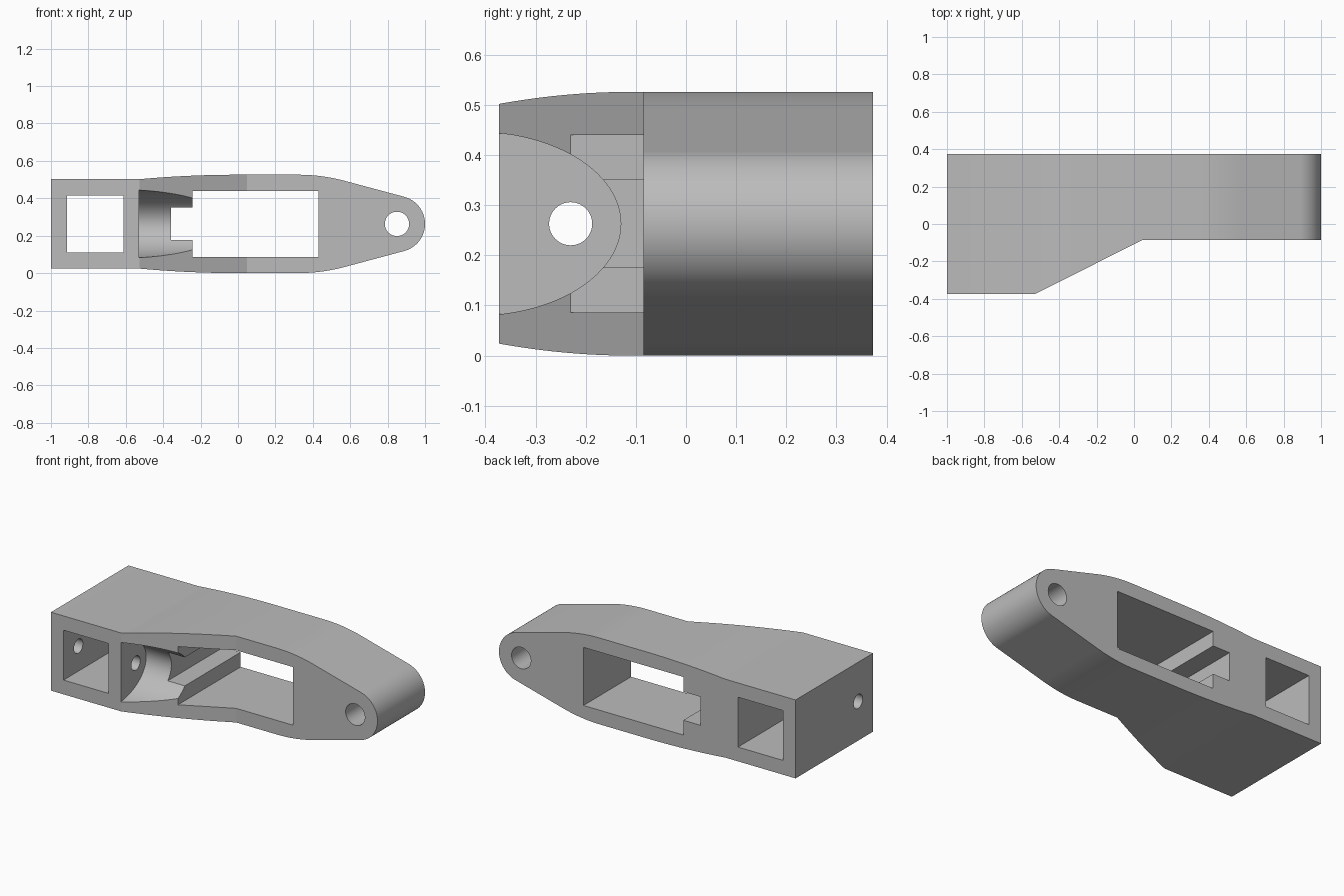
import bpy, bmesh, math

cube = bpy.data.objects.get("Cube")
if cube:
    bpy.data.objects.remove(cube, do_unlink=True)

MID = 0.263      # height of the symmetry plane
DEPTH = 0.373    # half depth of the block
PLACE = {
    "x": lambda u, v, t: (t, u, v),
    "y": lambda u, v, t: (u, t, v),
    "z": lambda u, v, t: (u, v, t),
}


def prism(name, points, axis, lo, hi):
    """Extrude a flat outline along an axis."""
    bm = bmesh.new()
    a, b = ([bm.verts.new(PLACE[axis](u, v, t)) for u, v in points] for t in (lo, hi))
    bm.faces.new(a)
    bm.faces.new(b)
    for i in range(len(a)):
        j = (i + 1) % len(a)
        bm.faces.new((a[i], a[j], b[j], b[i]))
    bmesh.ops.recalc_face_normals(bm, faces=bm.faces)
    mesh = bpy.data.meshes.new(name)
    bm.to_mesh(mesh)
    bm.free()
    ob = bpy.data.objects.new(name, mesh)
    bpy.context.collection.objects.link(ob)
    return ob


def rect(u0, u1, half):
    return [(u0, MID - half), (u1, MID - half), (u1, MID + half), (u0, MID + half)]


def oval(cu, ru, rv, n=64):
    return [(cu + ru * math.cos(math.tau * i / n), MID + rv * math.sin(math.tau * i / n))
            for i in range(n)]


# Upper half of the side outline: flat end, gentle rise, rounded shoulder, round tip
upper = [(-1, 0.239)]
for i in range(13):
    x = -0.527 * (1 - i / 12)
    upper.append((x, MID - 0.024 * (x / 0.527) ** 2))
tip_x, tip_r, slope = 0.85, 0.15, math.radians(15)
tan_x, tan_z = tip_x + tip_r * math.sin(slope), tip_r * math.cos(slope)
corner = tan_x - (MID - tan_z) / math.tan(slope)
reach = 0.127
for i in range(13):
    t = i / 12
    end_x, end_z = corner + reach * math.cos(slope), MID - reach * math.sin(slope)
    upper.append(((1 - t) ** 2 * (corner - reach) + 2 * t * (1 - t) * corner + t * t * end_x,
                  (1 - t * t) * MID + t * t * end_z))
for i in range(21):
    a = slope + (math.pi / 2 - slope) * i / 20
    upper.append((tip_x + tip_r * math.sin(a), tip_r * math.cos(a)))
outline = [(x, MID + z) for x, z in upper] + [(x, MID - z) for x, z in reversed(upper[:-1])]
body = prism("arm_body", outline, "y", -DEPTH, DEPTH)

# Cutters: slanted front, windows, notch, motor pocket and holes
cutters = [
    prism("front_cut", [(-0.527, -DEPTH), (-0.727, -DEPTH - 0.1), (1.2, -DEPTH - 0.1),
                        (1.2, -0.085), (0.047, -0.085)], "z", -0.2, 0.8),
    prism("end_window", rect(-0.915, -0.612, 0.152), "y", -0.6, 0.6),
    prism("main_window", rect(-0.243, 0.43, 0.177), "y", -0.6, 0.6),
    prism("cable_notch", rect(-0.358, -0.2, 0.087), "y", -0.6, 0.6),
    prism("motor_pocket", oval(-0.42, 0.29, 0.183, 96), "x", -0.528, -0.15),
    prism("shaft_hole", oval(-0.23, 0.043, 0.043, 48), "x", -1.2, -0.45),
    prism("pivot_hole", oval(tip_x, 0.065, 0.065), "y", -0.6, 0.6),
]
bpy.ops.object.select_all(action="DESELECT")
bpy.context.view_layer.objects.active = body
body.select_set(True)
for cutter in cutters:
    cutter.hide_render = True
    mod = body.modifiers.new(cutter.name, "BOOLEAN")
    mod.operation = "DIFFERENCE"
    mod.solver = "EXACT"
    mod.object = cutter
    bpy.ops.object.modifier_apply(modifier=mod.name)
for cutter in cutters:
    bpy.data.objects.remove(cutter, do_unlink=True)

# Smooth curved walls while keeping the large faces flat
bpy.ops.object.shade_smooth_by_angle(angle=math.radians(25))
weighted = body.modifiers.new("flat_faces", "WEIGHTED_NORMAL")
weighted.keep_sharp = True

# Single grey finish
grey = bpy.data.materials.new("plain_grey")
grey.use_nodes = True
colour = (0.5, 0.5, 0.5, 1)
grey.diffuse_color = colour
grey.node_tree.nodes["Principled BSDF"].inputs["Base Color"].default_value = colour
body.data.materials.clear()
body.data.materials.append(grey)
